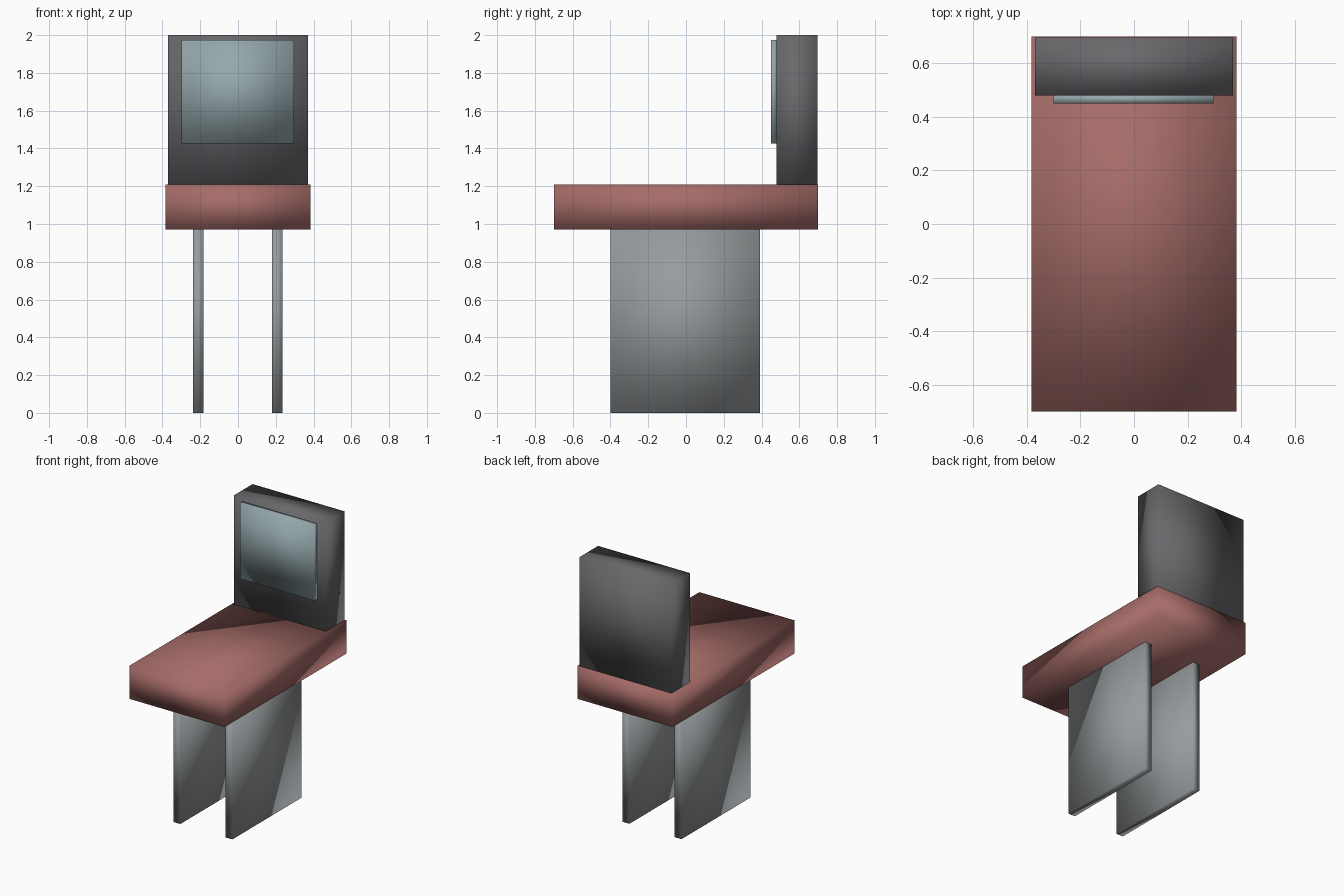
import bpy

if "Cube" in bpy.data.objects:
    bpy.data.objects.remove(bpy.data.objects["Cube"])


def material(name, rgb):
    mat = bpy.data.materials.new(name)
    mat.diffuse_color = (*rgb, 1)
    mat.use_nodes = True
    mat.node_tree.nodes["Principled BSDF"].inputs["Base Color"].default_value = mat.diffuse_color
    return mat


def box(name, x, y, z, mat):
    """Smooth-shaded box spanning the given (min, max) ranges."""
    spans = (x, y, z)
    bpy.ops.mesh.primitive_cube_add(size=1, location=[(a + b) / 2 for a, b in spans])
    ob = bpy.context.object
    ob.name = name
    ob.scale = [b - a for a, b in spans]
    bpy.ops.object.transform_apply(location=False, rotation=False, scale=True)
    bpy.ops.object.shade_smooth()
    ob.data.materials.append(mat)
    return ob


red = material("red", (0.38, 0.15, 0.14))
dark = material("dark_grey", (0.14, 0.14, 0.15))
glass = material("pale_blue", (0.30, 0.39, 0.41))
steel = material("leg_grey", (0.31, 0.33, 0.34))

# Thick horizontal slab
box("seat", (-0.383, 0.383), (-0.70, 0.70), (0.97, 1.21), red)

# Upright back with a raised front panel
box("backrest", (-0.37, 0.37), (0.48, 0.695), (1.21, 2.0), dark)
box("back_panel", (-0.30, 0.297), (0.45, 0.48), (1.425, 1.975), glass)

# Pair of plate legs
for side, x in (("left", -0.211), ("right", 0.207)):
    box(f"{side}_leg", (x - 0.028, x + 0.028), (-0.40, 0.393), (0, 0.97), steel)
